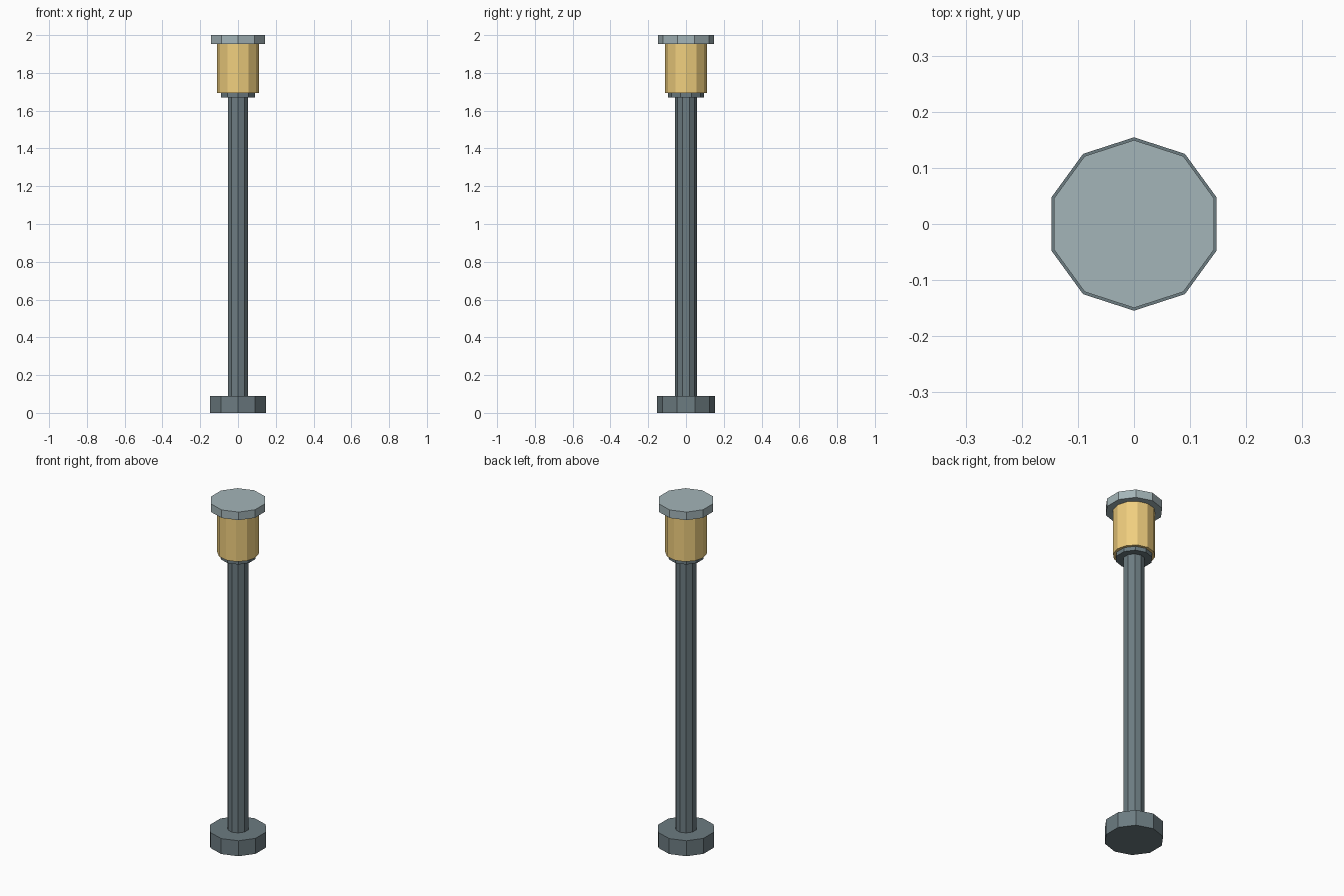
import bpy

if "Cube" in bpy.data.objects:
    bpy.data.objects.remove(bpy.data.objects["Cube"])


def material(name, color):
    mat = bpy.data.materials.new(name)
    mat.diffuse_color = (*color, 1)
    mat.use_nodes = True
    mat.node_tree.nodes["Principled BSDF"].inputs["Base Color"].default_value = mat.diffuse_color
    return mat


def drum(name, sides, radius, z0, z1, mat):
    bpy.ops.mesh.primitive_cylinder_add(
        vertices=sides, radius=radius, depth=z1 - z0, location=(0, 0, (z0 + z1) / 2))
    obj = bpy.context.object
    obj.name = name
    obj.data.materials.append(mat)


dark = material("dark_metal", (0.15, 0.20, 0.22))
light = material("light_metal", (0.37, 0.46, 0.48))
glow = material("warm_glass", (0.87, 0.62, 0.21))

# Post standing on a wide foot
drum("base", 10, 0.1545, 0.0, 0.09, dark)
drum("post", 10, 0.057, 0.09, 1.67, dark)
# Lamp head: collar, faceted glass, lid
drum("collar", 10, 0.096, 1.67, 1.693, dark)
drum("lamp_glass", 12, 0.11, 1.693, 1.953, glow)
drum("lid", 10, 0.1495, 1.953, 2.0, light)
